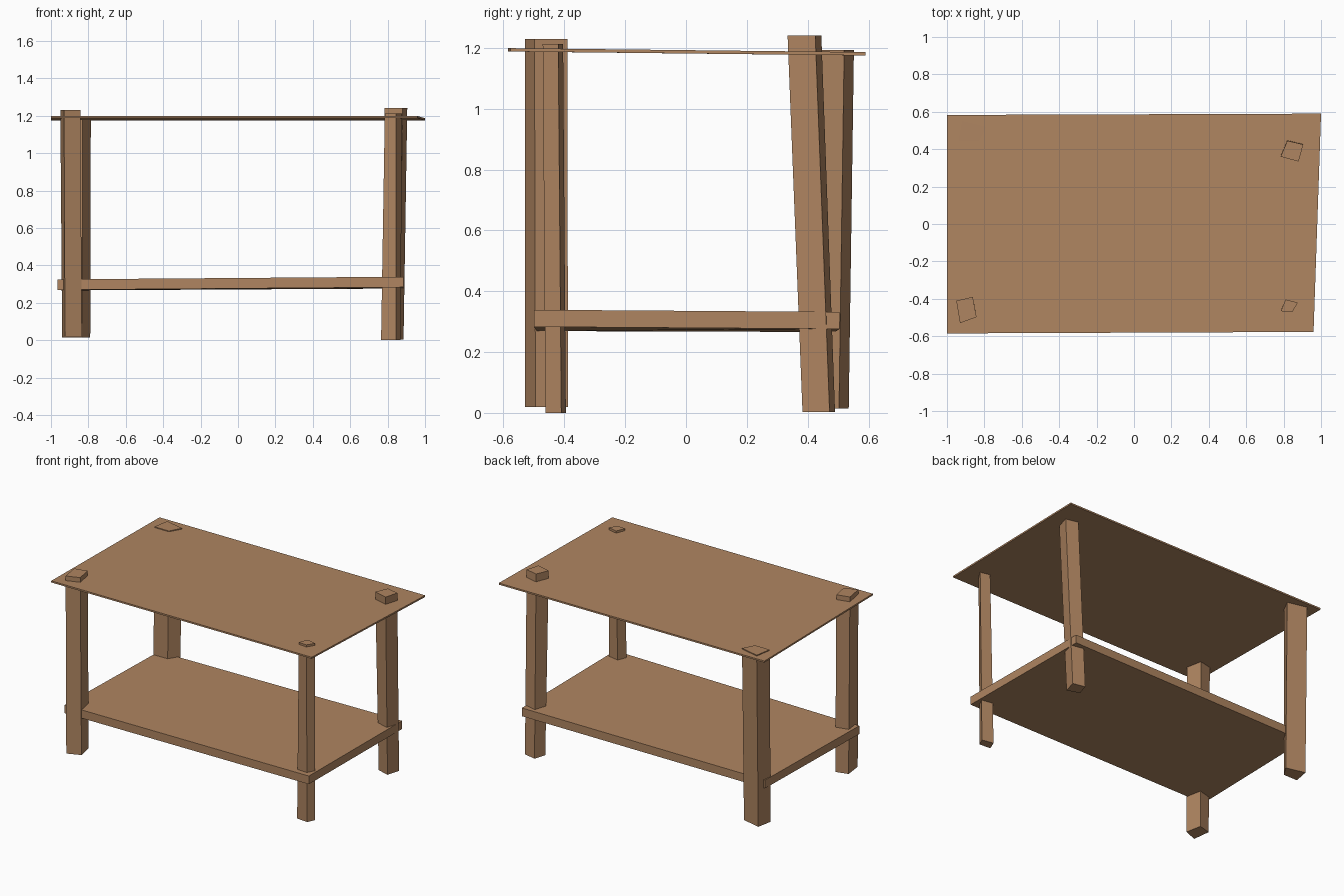
import bpy
import bmesh

cube = bpy.data.objects.get("Cube")
if cube:
    bpy.data.objects.remove(cube, do_unlink=True)

wood = bpy.data.materials.new("warm wood")
wood.use_nodes = True
COLOUR = (0.43, 0.235, 0.119, 1)
wood.diffuse_color = COLOUR
bsdf = next(n for n in wood.node_tree.nodes if n.type == "BSDF_PRINCIPLED")
bsdf.inputs["Base Color"].default_value = COLOUR


def add_block(name, lower, upper):
    """Join two four-cornered outlines into a closed, slightly uneven block."""
    bm = bmesh.new()
    low = [bm.verts.new(p) for p in lower]
    high = [bm.verts.new(p) for p in upper]
    bm.faces.new(low)
    bm.faces.new(high)
    for i in range(4):
        j = (i + 1) % 4
        bm.faces.new((low[i], low[j], high[j], high[i]))
    bmesh.ops.recalc_face_normals(bm, faces=bm.faces)
    mesh = bpy.data.meshes.new(name)
    bm.to_mesh(mesh)
    bm.free()
    mesh.materials.append(wood)
    bpy.context.collection.objects.link(bpy.data.objects.new(name, mesh))


def add_board(name, corners, thickness):
    upper = corners
    lower = [(x, y, z - thickness) for x, y, z in corners]
    add_block(name, lower, upper)


def add_leg(name, foot, foot_z, head, head_z):
    add_block(name, [(x, y, foot_z) for x, y in foot],
              [(x, y, head_z) for x, y in head])


# Thin, slightly tilted table top
add_board("table_top", [(-1, -0.585, 1.199), (0.96, -0.577, 1.199),
                        (1, 0.59, 1.186), (-1, 0.583, 1.186)], 0.011)

# Thick lower shelf, a little higher on one side
add_board("lower_shelf", [(-0.965, -0.49, 0.325), (0.885, -0.5, 0.339),
                          (0.885, 0.505, 0.332), (-0.94, 0.49, 0.322)], 0.056)

# Hand-cut legs, each with its own twist and lean
add_leg("front_right_leg",
        [(-0.94, -0.41), (-0.855, -0.388), (-0.835, -0.495), (-0.925, -0.53)], 0.02,
        [(-0.95, -0.41), (-0.862, -0.39), (-0.842, -0.498), (-0.93, -0.53)], 1.23)
add_leg("front_left_leg",
        [(0.765, -0.455), (0.79, -0.395), (0.87, -0.41), (0.845, -0.462)], 0.0,
        [(0.785, -0.466), (0.81, -0.404), (0.876, -0.42), (0.846, -0.471)], 1.212)
add_leg("back_left_leg",
        [(0.775, 0.41), (0.8, 0.49), (0.885, 0.472), (0.86, 0.383)], 0.003,
        [(0.784, 0.36), (0.82, 0.445), (0.905, 0.425), (0.88, 0.334)], 1.24)
add_leg("back_right_leg",
        [(-0.94, 0.43), (-0.92, 0.535), (-0.79, 0.503), (-0.835, 0.43)], 0.015,
        [(-0.94, 0.44), (-0.92, 0.552), (-0.787, 0.52), (-0.83, 0.44)], 1.193)
